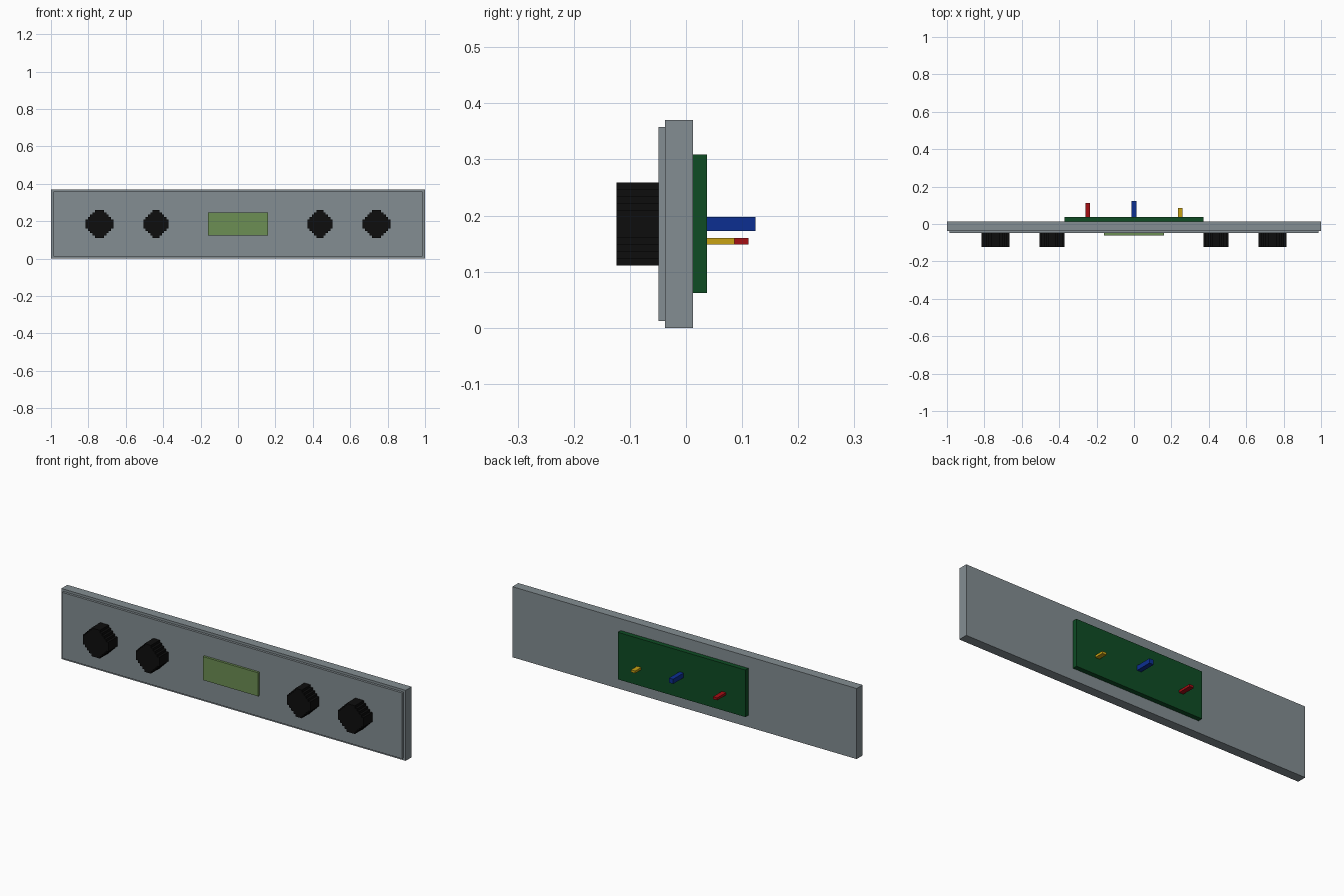
import bpy, bmesh

if "Cube" in bpy.data.objects:
    bpy.data.objects.remove(bpy.data.objects["Cube"])

U = 2 / 162  # one block of the model's grid


def material(name, rgb):
    m = bpy.data.materials.new(name)
    lin = [((c / 255 + 0.055) / 1.055) ** 2.4 if c > 10 else c / 255 / 12.92 for c in rgb]
    m.diffuse_color = (*lin, 1)
    m.use_nodes = True
    m.node_tree.nodes["Principled BSDF"].inputs["Base Color"].default_value = m.diffuse_color
    return m


GREY = material("panel grey", (131, 141, 146))
BLACK = material("knob black", (13, 13, 13))
LCD = material("display green", (108, 142, 83))
BOARD = material("board green", (14, 76, 36))
BLUE = material("blue", (12, 47, 145))
RED = material("red", (165, 14, 20))
YELLOW = material("yellow", (200, 162, 20))


def extrude_profile(name, points, y0, y1, mat):
    """Extrude an x-z outline from y0 to y1 (grid units)."""
    bm = bmesh.new()
    face = bm.faces.new([bm.verts.new((x * U, y0 * U, z * U)) for x, z in points])
    geom = bmesh.ops.extrude_face_region(bm, geom=[face])["geom"]
    verts = [g for g in geom if isinstance(g, bmesh.types.BMVert)]
    bmesh.ops.translate(bm, verts=verts, vec=(0, (y1 - y0) * U, 0))
    bmesh.ops.recalc_face_normals(bm, faces=bm.faces)
    mesh = bpy.data.meshes.new(name)
    bm.to_mesh(mesh)
    bm.free()
    mesh.materials.append(mat)
    obj = bpy.data.objects.new(name, mesh)
    bpy.context.collection.objects.link(obj)
    return obj


def box(name, x0, x1, y0, y1, z0, z1, mat):
    return extrude_profile(name, [(x0, z0), (x1, z0), (x1, z1), (x0, z1)], y0, y1, mat)


def knob(name, x0, x1):
    """Stepped round knob, 12 blocks tall, with staircase corners."""
    cx, cz, w, h, steps = (x0 + x1) / 2, 15, (x1 - x0) / 2, 6, 4
    corner = [(w, h - steps)]
    for i in range(steps):
        corner += [(w - i - 1, h - steps + i), (w - i - 1, h - steps + i + 1)]
    pts = corner + [(-x, z) for x, z in reversed(corner)]
    pts += [(-x, -z) for x, z in corner] + [(x, -z) for x, z in reversed(corner)]
    extrude_profile(name, [(cx + x, cz + z) for x, z in pts], -10, -4, BLACK)


# Main plate and raised front panel
box("back_plate", -81, 81, -3, 1, 0, 30, GREY)
box("front_panel", -80, 80, -4, -3, 1, 29, GREY)

# Display
box("display", -13, 13, -5, -4, 10, 20, LCD)

# Control knobs, mirrored left and right
for side, s in (("left", -1), ("right", 1)):
    for label, a, b in (("outer", 54, 66), ("inner", 30, 41)):
        knob(f"{side}_{label}_knob", *sorted((s * a, s * b)))

# Circuit board and connector pins on the back
box("circuit_board", -30, 30, 1, 3, 5, 25, BOARD)
box("blue_pin", -1, 1, 3, 10, 14, 16, BLUE)
box("red_pin", -21, -19, 3, 9, 12, 13, RED)
box("yellow_pin", 19, 21, 3, 7, 12, 13, YELLOW)
